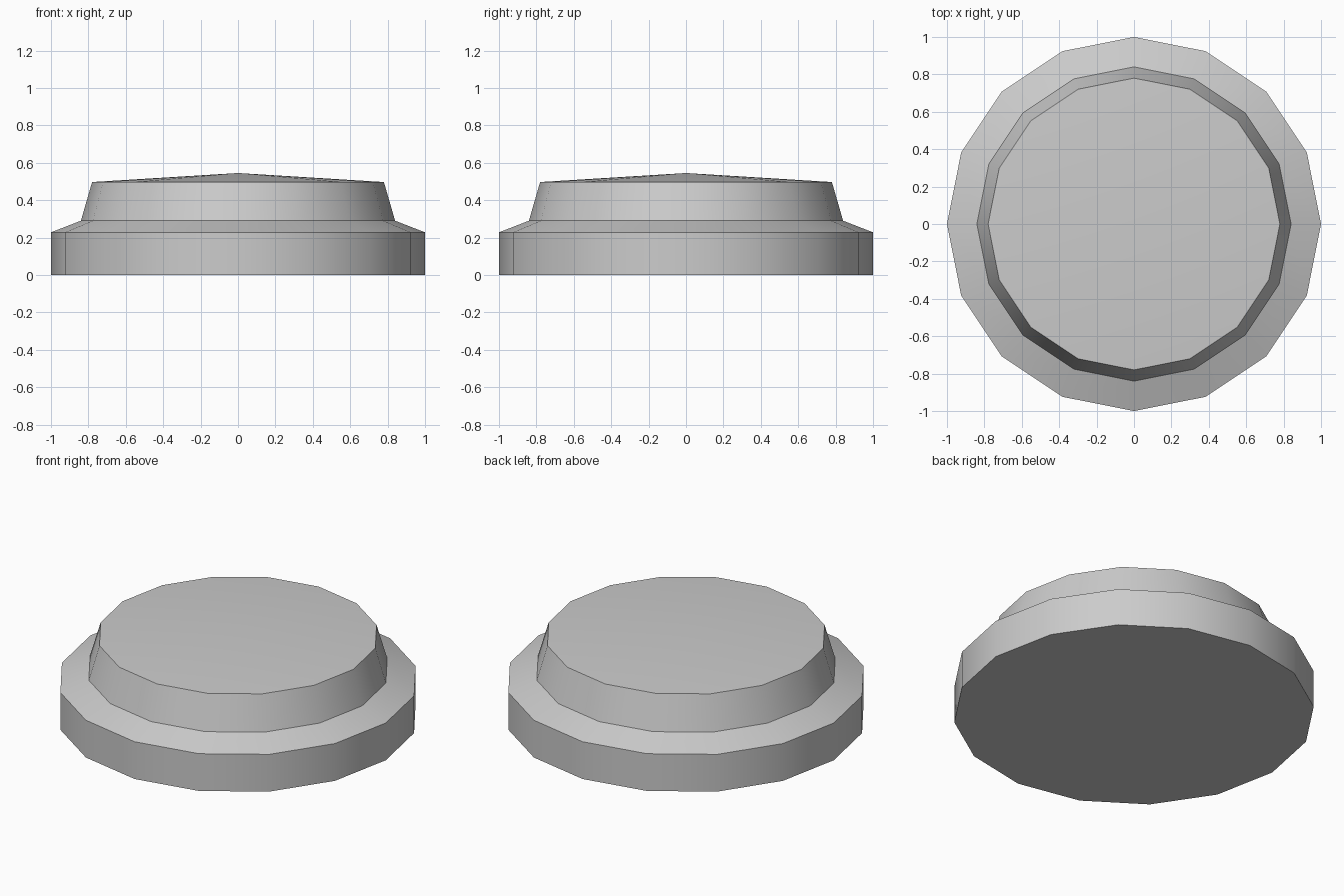
import bpy, bmesh, math

if "Cube" in bpy.data.objects:
    bpy.data.objects.remove(bpy.data.objects["Cube"])

SIDES = 16
# Radius and height from the foot up to the rim of the cap
PROFILE = [(1.0, 0.0), (1.0, 0.228), (0.84, 0.29), (0.78, 0.497)]
APEX = 0.545

grey = bpy.data.materials.new("plain grey")
grey.diffuse_color = (0.6, 0.6, 0.6, 1)
grey.use_nodes = True
grey.node_tree.nodes["Principled BSDF"].inputs["Base Color"].default_value = grey.diffuse_color

bm = bmesh.new()
rings = [[bm.verts.new((r * math.cos(2 * math.pi * i / SIDES),
                        r * math.sin(2 * math.pi * i / SIDES), z))
          for i in range(SIDES)] for r, z in PROFILE]

# Flat underside
bm.faces.new(rings[0][::-1])

# Base wall, sloped shoulder and tapered upper wall
for low, high in zip(rings, rings[1:]):
    for i in range(SIDES):
        j = (i + 1) % SIDES
        bm.faces.new((low[i], low[j], high[j], high[i]))

# Shallow domed cap
tip = bm.verts.new((0, 0, APEX))
for i in range(SIDES):
    bm.faces.new((rings[-1][i], rings[-1][(i + 1) % SIDES], tip))

# Smooth around the sides, sharp between the bands
bm.normal_update()
for f in bm.faces:
    f.smooth = True
for e in bm.edges:
    e.smooth = e.calc_face_angle() < math.radians(30)

mesh = bpy.data.meshes.new("stepped_button")
bm.to_mesh(mesh)
bm.free()
mesh.materials.append(grey)
bpy.context.collection.objects.link(bpy.data.objects.new("stepped_button", mesh))
